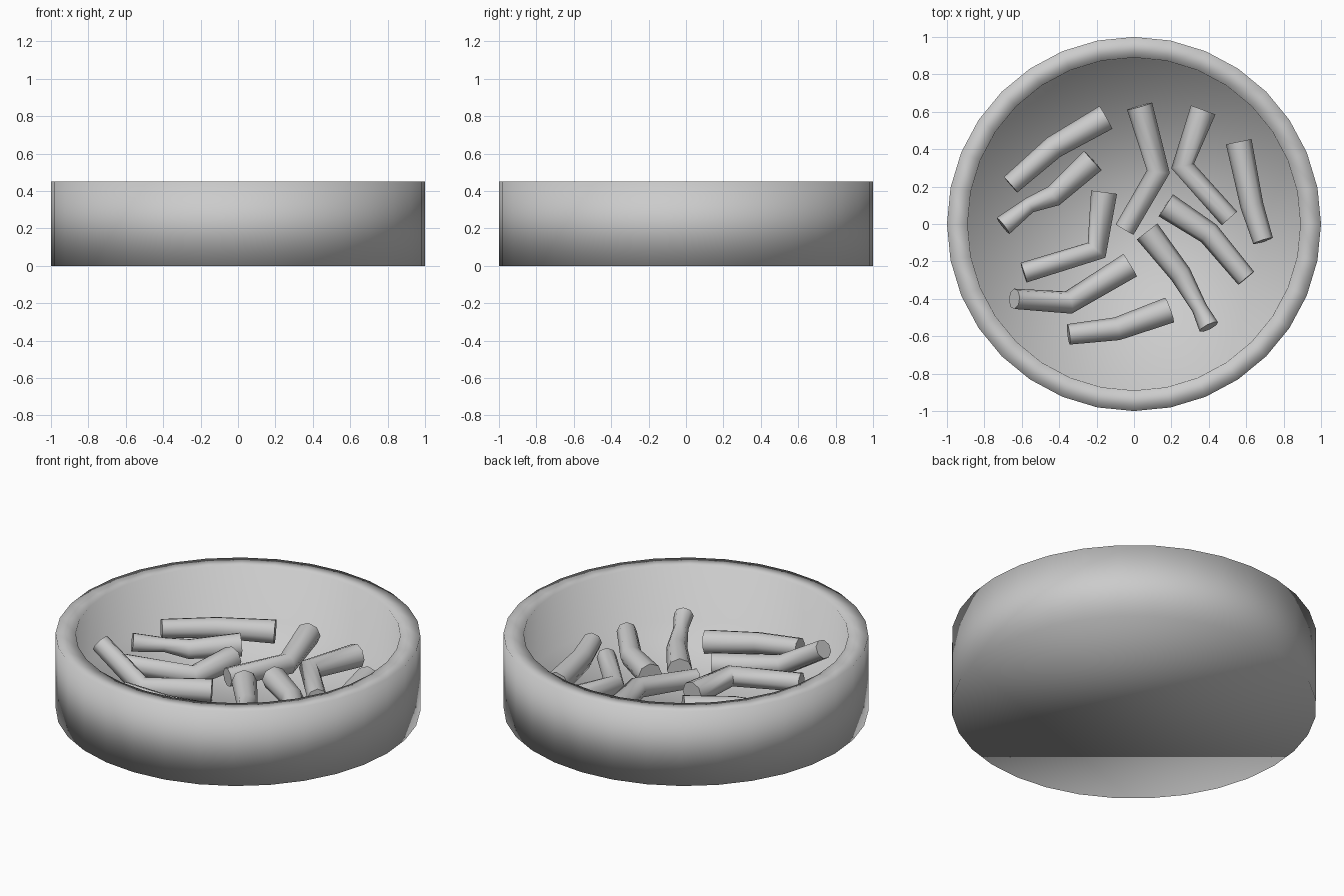
import bpy, bmesh
from mathutils import Vector

if "Cube" in bpy.data.objects:
    bpy.data.objects.remove(bpy.data.objects["Cube"])

# Dish: 32-sided drum, top inset and pushed down to make the hollow
bm = bmesh.new()
bmesh.ops.create_cone(bm, cap_ends=True, segments=32, radius1=1, radius2=1, depth=0.45)
bmesh.ops.translate(bm, verts=bm.verts, vec=(0, 0, 0.225))
top = next(f for f in bm.faces if f.normal.z > 0.9)


def inner_circle(face, radius):
    for v in face.verts:
        d = Vector((v.co.x, v.co.y, 0)).normalized() * radius
        v.co = (d.x, d.y, v.co.z)


bmesh.ops.inset_region(bm, faces=[top], thickness=0.11)
inner_circle(top, 0.89)
bmesh.ops.inset_region(bm, faces=[top], thickness=0.001)
inner_circle(top, 0.885)
for v in top.verts:
    v.co.z = 0.12
bmesh.ops.recalc_face_normals(bm, faces=bm.faces)
for f in bm.faces:
    f.smooth = True
mesh = bpy.data.meshes.new("dish")
bm.to_mesh(mesh)
bm.free()
bpy.context.collection.objects.link(bpy.data.objects.new("dish", mesh))


# Bent pieces: a centre line of x, y, z and a radius at each point
def piece(i, pts, radii):
    cu = bpy.data.curves.new(f"bent_piece_{i}", 'CURVE')
    cu.dimensions = '3D'
    cu.bevel_depth = 1
    cu.bevel_resolution = 2
    cu.use_fill_caps = True
    sp = cu.splines.new('POLY')
    sp.points.add(len(pts) - 1)
    for p, co, r in zip(sp.points, pts, radii):
        p.co = (*co, 1)
        p.radius = r
    ob = bpy.data.objects.new(f"bent_piece_{i}", cu)
    bpy.context.collection.objects.link(ob)
    bpy.ops.object.select_all(action='DESELECT')
    ob.select_set(True)
    bpy.context.view_layer.objects.active = ob
    bpy.ops.object.convert(target='MESH')
    bpy.ops.object.shade_smooth_by_angle(angle=1.0)


paths = [
    [(-.15, .57, .21), (-.43, .41, .22), (-.66, .21, .23)],
    [(-.22, .34, .20), (-.43, .15, .19), (-.56, .10, .20), (-.70, -.01, .22)],
    [(-.16, .17, .20), (-.20, -.14, .20), (-.59, -.26, .22)],
    [(-.02, -.22, .19), (-.35, -.42, .20), (-.64, -.40, .38)],
    [(.19, -.46, .18), (-.09, -.56, .21), (-.35, -.59, .24)],
    [(.03, .63, .22), (.13, .28, .20), (-.05, -.03, .19)],
    [(.37, .61, .19), (.26, .31, .19), (.51, .03, .19)],
    [(.56, .44, .17), (.63, .10, .17), (.69, -.09, .19)],
    [(.17, .10, .195), (.40, -.05, .19), (.60, -.29, .20)],
    [(.07, -.04, .20), (.25, -.27, .20), (.35, -.45, .22), (.40, -.55, .25)],
]
for i, pts in enumerate(paths, 1):
    radii = [.07, .062, .055] if len(pts) == 3 else [.07, .058, .042, .055]
    piece(i, pts, radii)
